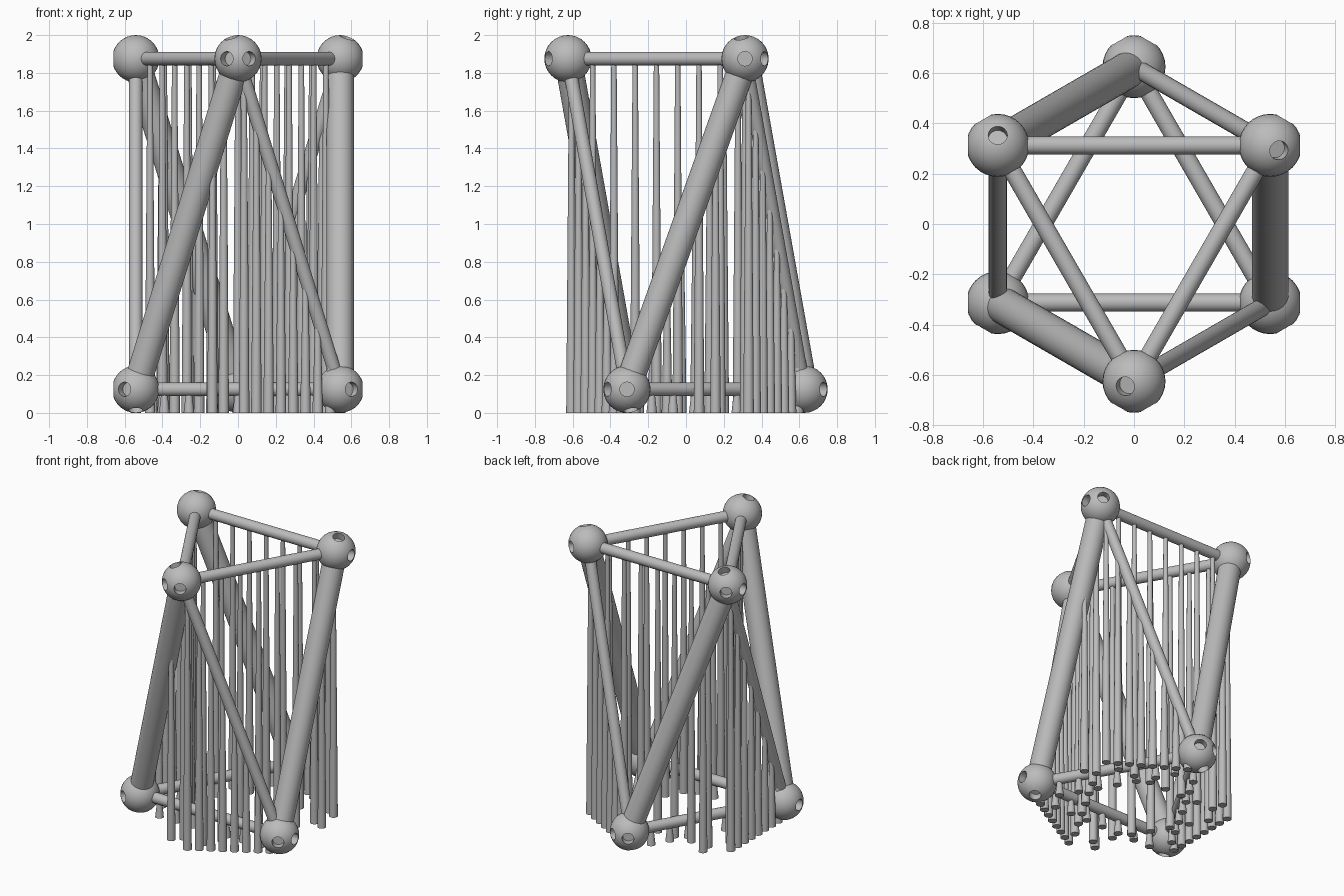
import bpy
from math import cos, sin, radians
from mathutils import Vector

if "Cube" in bpy.data.objects:
    bpy.data.objects.remove(bpy.data.objects["Cube"], do_unlink=True)

GREY = (0.5, 0.5, 0.5, 1)
mat = bpy.data.materials.new("plain_grey")
mat.use_nodes = True
mat.diffuse_color = GREY
mat.node_tree.nodes["Principled BSDF"].inputs["Base Color"].default_value = GREY

RING, BALL, HEIGHT = 0.625, 0.125, 2.0
THIN, THICK, HOLE = 0.036, 0.073, 0.038
FOOT, TIP = 0.028, 0.014


def finish(obj, name):
    obj.name = name
    obj.data.materials.clear()
    obj.data.materials.append(mat)
    bpy.ops.object.shade_smooth_by_angle(angle=radians(40))
    return obj


def rod(name, a, b, r1, r2=None, sides=24):
    """Round bar from a to b, optionally tapered."""
    d = b - a
    bpy.ops.mesh.primitive_cone_add(
        vertices=sides, radius1=r1, radius2=r1 if r2 is None else r2,
        depth=d.length, location=(a + b) / 2,
        rotation=d.to_track_quat('Z', 'Y').to_euler())
    return finish(bpy.context.object, name)


def column(name, p):
    """Tapered print support from the floor up to point p."""
    rod(name, Vector((p.x, p.y, 0)), p, FOOT, TIP, 16)


def ball(name, c, targets):
    """Joint ball with a socket opposite each thin bar."""
    cutters = []
    for t in targets:
        out = (c - t).normalized()
        cutters.append(rod("socket_cutter", c + out * 0.07, c + out * 0.2, HOLE))
    bpy.ops.mesh.primitive_uv_sphere_add(segments=32, ring_count=16, radius=BALL, location=c)
    obj = bpy.context.object
    for cut in cutters:
        mod = obj.modifiers.new("socket", 'BOOLEAN')
        mod.operation = 'DIFFERENCE'
        mod.object = cut
        bpy.ops.object.modifier_apply(modifier=mod.name)
    for cut in cutters:
        bpy.data.objects.remove(cut, do_unlink=True)
    finish(obj, name)


def ring_point(deg, z):
    a = radians(deg)
    return Vector((RING * cos(a), RING * sin(a), z))


top = [ring_point(-90 + 120 * i, HEIGHT - BALL) for i in range(3)]
bottom = [ring_point(-150 + 120 * i, BALL) for i in range(3)]

for i in range(3):
    j, k = (i + 1) % 3, (i + 2) % 3

    # Joint balls
    ball("top_ball", top[i], [top[j], top[k], bottom[j]])
    ball("bottom_ball", bottom[i], [bottom[j], bottom[k], top[k]])

    # Horizontal bars with their rows of supports
    for level, pts in (("top", top), ("bottom", bottom)):
        a, b = pts[i], pts[j]
        rod(level + "_bar", a, b, THIN)
        mid, along = (a + b) / 2, (b - a).normalized()
        for n in range(-3, 4):
            column(level + "_bar_support", mid + along * 0.13 * n)

    # Thick leaning strut with a single support
    a, b = top[i], bottom[i]
    inset = (b - a).normalized() * 0.08
    rod("thick_strut", a + inset, b - inset, THICK, sides=32)
    column("thick_strut_support", a.lerp(b, 0.25))

    # Thin leaning strut with a row of supports
    a, b = top[i], bottom[j]
    rod("thin_strut", a, b, THIN)
    for n in range(8):
        column("thin_strut_support", a.lerp(b, 0.06 + 0.12 * n))
